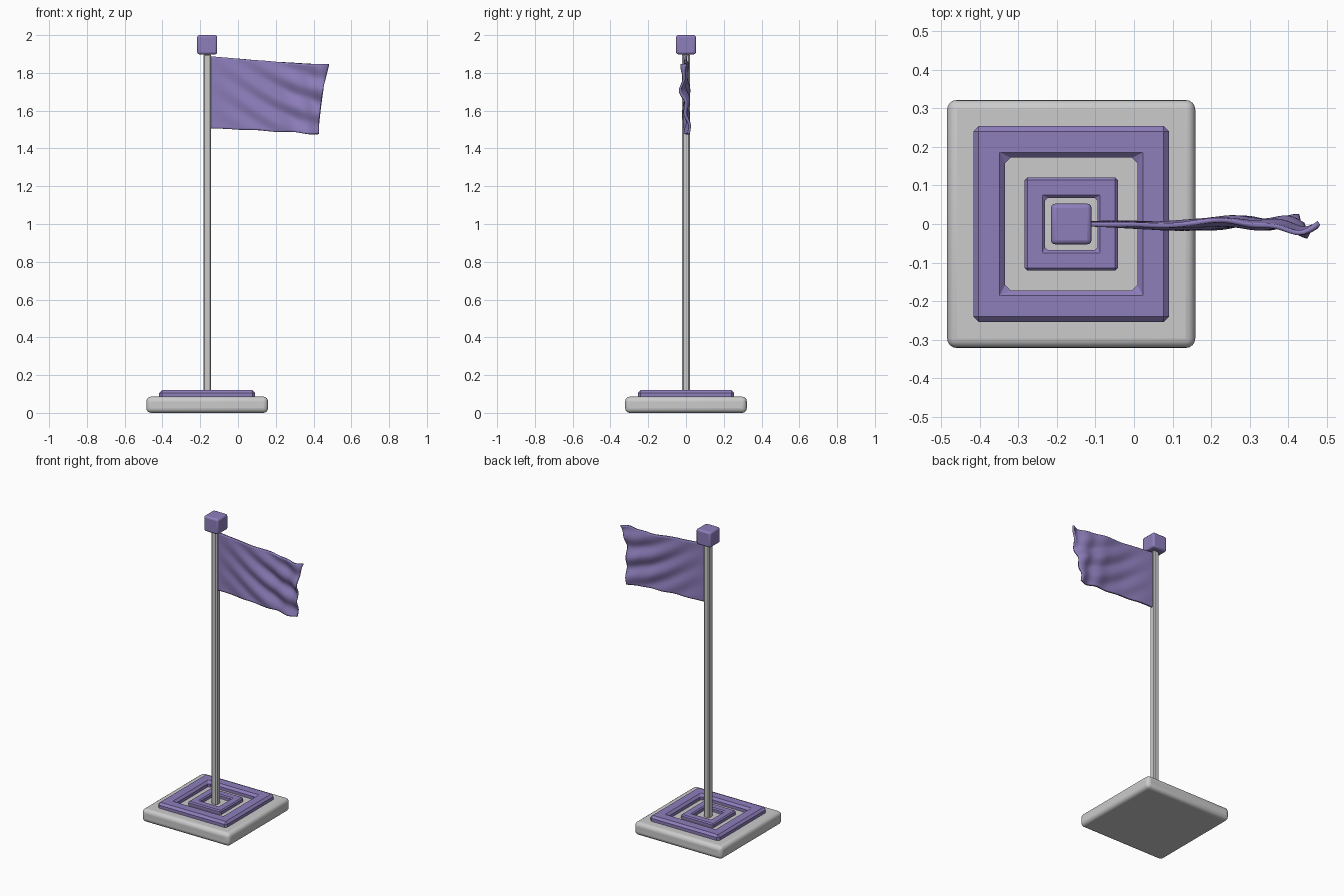
import bpy, bmesh, math

if "Cube" in bpy.data.objects:
    bpy.data.objects.remove(bpy.data.objects["Cube"])

CX = -0.163  # pole axis
purple = bpy.data.materials.new("purple")
purple.diffuse_color = (0.27, 0.21, 0.50, 1)
purple.use_nodes = True
purple.node_tree.nodes["Principled BSDF"].inputs["Base Color"].default_value = purple.diffuse_color


def finish(name, bm, mat=None, bevel=0, segments=1, angle=30):
    bmesh.ops.recalc_face_normals(bm, faces=bm.faces)
    me = bpy.data.meshes.new(name)
    bm.to_mesh(me)
    bm.free()
    ob = bpy.data.objects.new(name, me)
    bpy.context.collection.objects.link(ob)
    if mat:
        me.materials.append(mat)
    if bevel:
        mod = ob.modifiers.new("bevel", 'BEVEL')
        mod.width = bevel
        mod.segments = segments
    if segments > 1 or angle > 30:
        bpy.ops.object.select_all(action='DESELECT')
        bpy.context.view_layer.objects.active = ob
        ob.select_set(True)
        bpy.ops.object.shade_smooth_by_angle(angle=math.radians(angle))
    return ob


def block(name, half, z0, z1, mat=None, bevel=0, segments=1):
    bm = bmesh.new()
    bmesh.ops.create_cube(bm, size=1)
    for v in bm.verts:
        v.co = (CX + v.co.x * 2 * half, v.co.y * 2 * half, z0 + (v.co.z + 0.5) * (z1 - z0))
    return finish(name, bm, mat, bevel, segments)


def frame(name, outer, inner, z0, z1, bevel):
    # square ring with a rectangular section
    bm = bmesh.new()
    loops = []
    for h, z in ((outer, z0), (outer, z1), (inner, z1), (inner, z0)):
        loops.append([bm.verts.new((CX + sx * h, sy * h, z))
                      for sx, sy in ((-1, -1), (1, -1), (1, 1), (-1, 1))])
    for a in range(4):
        b = (a + 1) % 4
        for i in range(4):
            j = (i + 1) % 4
            bm.faces.new((loops[a][i], loops[a][j], loops[b][j], loops[b][i]))
    return finish(name, bm, purple, bevel)


# Stand
block("base", 0.322, 0, 0.086, None, 0.025, 4)
frame("outer_frame", 0.254, 0.172, 0.07, 0.12, 0.014)
frame("inner_frame", 0.121, 0.068, 0.07, 0.112, 0.007)

# Pole and cap
block("pole", 0.0205, 0.08, 1.90, None, 0.007)
block("cap", 0.053, 1.898, 2.0, purple, 0.012, 3)

# Rippled flag cloth
NU, NV = 64, 42


def cloth(u, v):
    right = 0.427 + 0.053 * v ** 1.8
    x = -0.145 + u * (right + 0.145)
    top = 1.888 - 0.055 * u + 0.012 * u ** 4
    bot = 1.506 - 0.03 * u ** 1.3 + 0.004 * math.sin(u * 19) * u
    z = bot + (top - bot) * v
    # diagonal folds, fading at the pole and top hem, plus a vertical fold near the fly end
    grow = min(1, u * 1.5) ** 0.9
    hem = 0.3 + 0.7 * math.sin(math.pi * min(1, (1 - v) * 0.9 + 0.05)) ** 0.7
    d = (z - 1.7) + 0.5 * x + 0.03 * math.sin(7 * x)
    y = 0.010 * grow * hem * math.sin(d * 48)
    y += 0.007 * grow * math.sin(15 * x + 6 * z)
    y += 0.014 * u ** 5 * math.sin(46 * x + 9 * z)
    return x, y - 0.002 * u, z


bm = bmesh.new()
grid = [[bm.verts.new(cloth(i / NU, j / NV)) for j in range(NV + 1)] for i in range(NU + 1)]
for i in range(NU):
    for j in range(NV):
        bm.faces.new((grid[i][j], grid[i + 1][j], grid[i + 1][j + 1], grid[i][j + 1]))
flag = finish("flag", bm, purple, angle=50)
solid = flag.modifiers.new("thickness", 'SOLIDIFY')
solid.thickness = 0.012
solid.offset = 0
